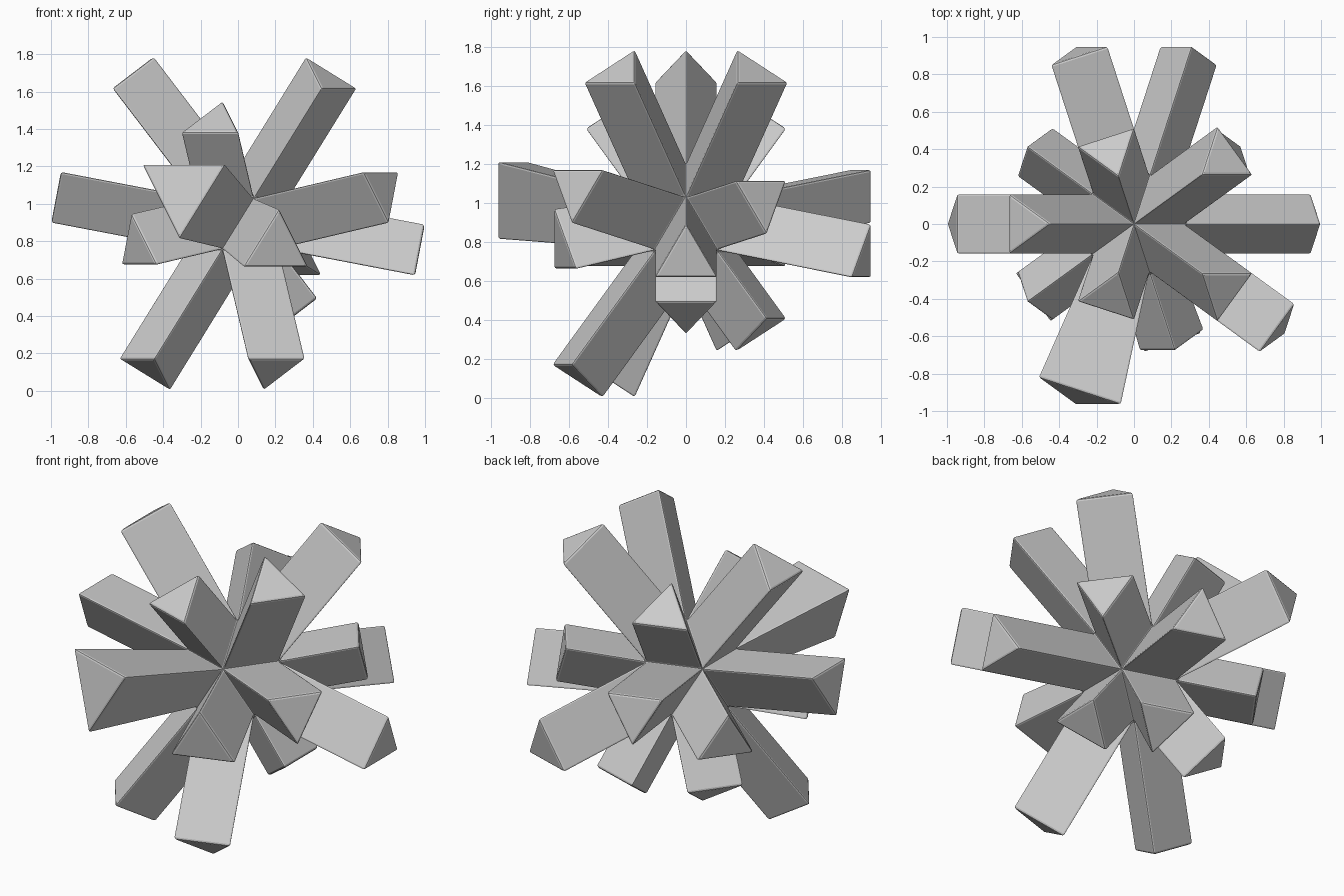
import bpy, bmesh, math

if "Cube" in bpy.data.objects:
    bpy.data.objects.remove(bpy.data.objects["Cube"])

R = 0.308              # core radius
CENTRE_Z = 0.894
LONG, MID, SHORT = 0.737, 0.44, 0.33

# spike length for each tier of core faces, keyed by azimuth in degrees
TIERS = {
    "top":    {36: LONG, 108: MID, 180: LONG, 252: MID, 324: LONG},
    "upper":  {36: MID, 108: LONG, 180: LONG, 252: LONG, 324: LONG},
    "lower":  {0: LONG, 72: LONG, 144: MID, 216: MID, 288: MID},
    "bottom": {0: SHORT, 72: MID, 144: MID, 216: LONG, 288: LONG},
}
# spikes that widen toward the tip
FLARE = {("upper", 252): 1.45, ("lower", 288): 1.13}


def tier_of(nz):
    if nz > 0.5:
        return "top"
    if nz < -0.5:
        return "bottom"
    return "upper" if nz > 0 else "lower"


# twenty-sided core
bm = bmesh.new()
bmesh.ops.create_icosphere(bm, subdivisions=1, radius=R)
bm.normal_update()

# push every face out into a three-sided spike
faces = bmesh.ops.extrude_discrete_faces(bm, faces=bm.faces[:])["faces"]
for f in faces:
    f.normal_update()
    n = f.normal.copy()
    tier = tier_of(n.z)
    az = round(math.degrees(math.atan2(n.y, n.x)) / 36) * 36 % 360
    mid = f.calc_center_median()
    scale = FLARE.get((tier, az), 1.0)
    for v in f.verts:
        v.co = mid + (v.co - mid) * scale + n * TIERS[tier][az]

# rejoin spike roots and remove any inner faces
bmesh.ops.remove_doubles(bm, verts=bm.verts[:], dist=1e-4)
bmesh.ops.recalc_face_normals(bm, faces=bm.faces[:])

mesh = bpy.data.meshes.new("crystal_spike_cluster")
bm.to_mesh(mesh)
bm.free()
cluster = bpy.data.objects.new("crystal_spike_cluster", mesh)
cluster.location.z = CENTRE_Z
bpy.context.collection.objects.link(cluster)

# narrow chamfer on all edges
bevel = cluster.modifiers.new("edge_chamfer", "BEVEL")
bevel.width = 0.012
bevel.segments = 2
bevel.limit_method = 'ANGLE'
bevel.angle_limit = math.radians(20)
